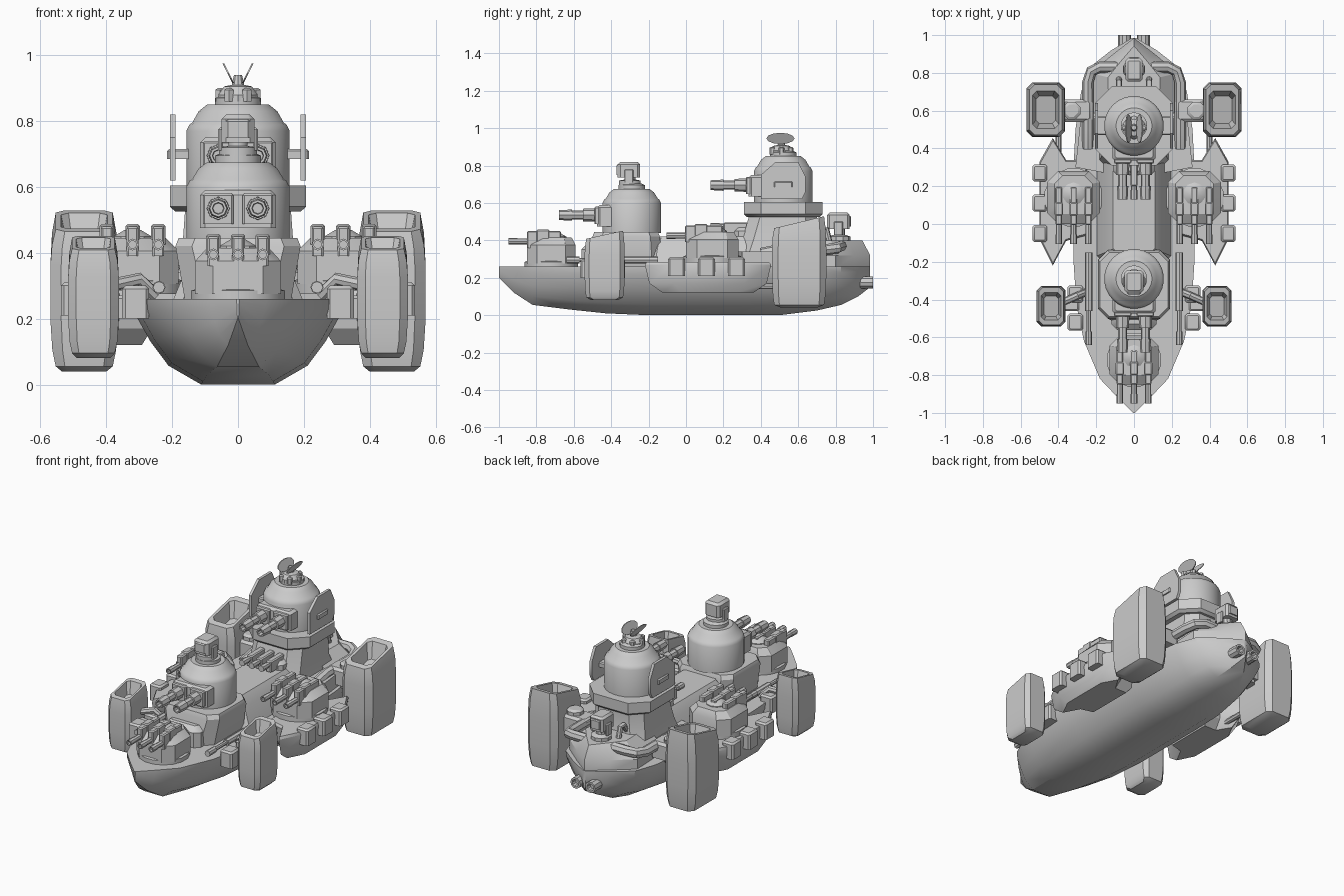
import bpy, bmesh, math
from mathutils import Vector

if "Cube" in bpy.data.objects:
    bpy.data.objects.remove(bpy.data.objects["Cube"])

grey = bpy.data.materials.new("hull_grey")
grey.diffuse_color = (0.6, 0.6, 0.6, 1)
grey.use_nodes = True
grey.node_tree.nodes["Principled BSDF"].inputs["Base Color"].default_value = grey.diffuse_color


def finish(name, bm):
    bmesh.ops.recalc_face_normals(bm, faces=bm.faces)
    me = bpy.data.meshes.new(name)
    bm.to_mesh(me)
    bm.free()
    ob = bpy.data.objects.new(name, me)
    bpy.context.collection.objects.link(ob)
    me.materials.append(grey)
    bpy.ops.object.select_all(action='DESELECT')
    ob.select_set(True)
    bpy.context.view_layer.objects.active = ob
    bpy.ops.object.shade_smooth_by_angle(angle=math.radians(32))
    return ob


def loft(name, rings):
    """Skin matching closed rings and cap both ends."""
    bm = bmesh.new()
    vs = [[bm.verts.new(p) for p in r] for r in rings]
    n = len(rings[0])
    for a, b in zip(vs, vs[1:]):
        for i in range(n):
            j = (i + 1) % n
            bm.faces.new((a[i], a[j], b[j], b[i]))
    bm.faces.new(vs[0][::-1])
    bm.faces.new(vs[-1])
    return finish(name, bm)


def octo(cx, cy, hx, hy, c, z, tilt=0):
    """Rectangle with cut corners at height z."""
    pts = [(hx, -hy + c), (hx, hy - c), (hx - c, hy), (-hx + c, hy),
           (-hx, hy - c), (-hx, -hy + c), (-hx + c, -hy), (hx - c, -hy)]
    return [(cx + x, cy + y, z + tilt * y) for x, y in pts]


def box(name, x0, x1, y0, y1, z0, z1, c=0.008):
    cx, cy, hx, hy = (x0 + x1) / 2, (y0 + y1) / 2, abs(x1 - x0) / 2, abs(y1 - y0) / 2
    return loft(name, [octo(cx, cy, hx, hy, c, z0), octo(cx, cy, hx, hy, c, z1 - c),
                       octo(cx, cy, hx - c, hy - c, c / 2, z1)])


def lathe(name, prof, cx, cy, n=20):
    return loft(name, [[(cx + r * math.cos(2 * math.pi * (i + .5) / n),
                         cy + r * math.sin(2 * math.pi * (i + .5) / n), z)
                        for i in range(n)] for r, z in prof])


def barrel(name, x, z, prof, n=8):
    """Round part along y from (y, radius) pairs."""
    return loft(name, [[(x + r * math.cos(2 * math.pi * i / n), y,
                         z + r * math.sin(2 * math.pi * i / n)) for i in range(n)]
                       for y, r in prof])


def pipe(name, pts, r, n=8):
    rings = []
    pts = [Vector(p) for p in pts]
    for i, p in enumerate(pts):
        t = (pts[min(i + 1, len(pts) - 1)] - pts[max(i - 1, 0)]).normalized()
        u = t.cross(Vector((0.01, 0.02, 1))).normalized()
        v = t.cross(u)
        rings.append([p + r * (u * math.cos(2 * math.pi * k / n) + v * math.sin(2 * math.pi * k / n))
                      for k in range(n)])
    return loft(name, rings)


def prism(name, pts, z0, z1):
    return loft(name, [[(x, y, z) for x, y in pts] for z in (z0, z1)])


# Hull: y, half width, keel height
rings = []
for y, w, zb in [(-1, .004, .2), (-.92, .085, .12), (-.82, .18, .055), (-.62, .265, .03),
                 (-.43, .305, .01), (-.2, .32, 0), (.3, .32, 0), (.5, .31, 0), (.7, .28, .025),
                 (.83, .235, .055), (.92, .12, .1), (.985, .01, .15)]:
    zl = zb + .22 * (.26 - zb)
    half = [(w, .26), (w * .985, zb + .84 * (.26 - zb)), (w * .83, zb + .5 * (.26 - zb)),
            (w * .66, zl), (w * .35, zb)]
    rings.append([(x, y, z) for x, z in half] + [(-x, y, z) for x, z in half[::-1]])
loft("hull", rings)

# Raised stern deck coming to a point
stern = [(-.22, .56), (.22, .56), (.23, .8), (.11, .9), (0, .985), (-.11, .9), (-.23, .8)]
loft("stern_deck", [[(x, y, .25) for x, y in stern], [(x, y, .32) for x, y in stern],
                    [(x * .6, .56 + (y - .56) * .9, .4) for x, y in stern]])


def triple_turret(name, cx, cy, z, r, tip, step, square=False):
    """Low turret with three sleeved guns facing forward."""
    lathe(name + "_ring", [(r * 1.12, z - .02), (r * 1.12, z + .02), (r, z + .025)], cx, cy, 16)
    loft(name + "_body", [octo(cx, cy, r, r, r * .42, z + .01), octo(cx, cy, r, r, r * .42, z + .11),
                          octo(cx, cy + .015, r * .72, r * .72, r * .3, z + .15)])
    lathe(name + "_hatch", [(.06, z + .14), (.06, z + .155), (.025, z + .175)], cx, cy + .02, 10)
    for k in (-1, 0, 1):
        x, gz = cx + k * step, z + .13
        box(name + "_gun_sleeve", x - .018, x + .018, tip + .1, cy + r * .4, gz - .035, gz + .055, .006)
        box(name + "_recoil_block", x - .022, x + .022, tip + .15, tip + .22, gz, gz + .062, .006)
        barrel(name + "_gun", x, gz, [(tip + .03, .012), (tip, .012), (tip, .018), (tip + .05, .018),
                                      (tip + .05, .016), (tip + .14, .016)])


triple_turret("bow_turret", 0, -.72, .265, .13, -.95, .075)


def main_turret(name, cy, z, h, tip, gz):
    """Domed turret with a twin gun mount."""
    lathe(name + "_drum", [(.158, z), (.158, z + h * .68), (.148, z + h * .76), (.14, z + h * .78),
                           (.12, z + h * .92), (.095, z + h), (.07, z + h), (.07, z + h + .02),
                           (.05, z + h + .03)], 0, cy, 28)
    f = cy - .17
    box(name + "_mount", -.115, .115, f - .015, cy, gz - .06, gz + .055, .015)
    for s in (-1, 1):
        x = s * .06
        box(name + "_mount_frame", x - .047, x + .047, f - .03, f, gz - .047, gz + .045, .006)
        barrel(name + "_gun", x, gz, [(tip + .03, .016), (tip, .018), (tip, .026), (tip + .07, .03),
                                      (tip + .07, .024), (tip + .13, .024), (tip + .13, .034),
                                      (f, .036)])


# Forward house and turret
loft("forward_house", [octo(0, -.32, .16, .2, .06, .25), octo(0, -.32, .19, .18, .05, .42),
                       octo(0, -.32, .18, .17, .05, .445)])
box("forward_house_front", -.12, .12, -.56, -.42, .25, .38, .03)
main_turret("forward_turret", -.29, .44, .235, -.68, .535)
lathe("director_post", [(.06, .69), (.06, .72), (.03, .725), (.03, .75)], 0, -.3, 12)
box("director", -.05, .05, -.365, -.245, .735, .82, .014)
box("director_lens", -.037, .037, -.372, -.36, .75, .805, .006)
for s in (-1, 1):
    box("director_arm", s * .045, s * .06, -.33, -.28, .71, .78, .005)

# Middle deck linking both houses
loft("middle_deck", [octo(0, .1, .2, .3, .03, .25), octo(0, .1, .15, .28, .03, .37),
                     octo(0, .1, .11, .26, .03, .42)])
for k in (-1, 0, 1):
    x = k * .065
    box("middle_gun_sleeve", x - .019, x + .019, .2, .34, .43, .495, .006)
    barrel("middle_gun", x, .475, [(.13, .012), (.13, .019), (.18, .019), (.18, .015), (.25, .015)])
box("middle_gun_mount", -.11, .11, .26, .4, .4, .47, .02)

# Rear tower: flared base, collar, turret
loft("rear_tower", [octo(0, .5, .2, .25, .06, .25), octo(0, .5, .17, .2, .06, .4),
                    octo(0, .52, .16, .18, .06, .54)])
for s in (-1, 1):
    prism("tower_buttress", [(s * .1, .26), (s * .31, .3), (s * .28, .58), (s * .1, .6)], .25, .34)
loft("tower_collar", [octo(0, .52, .19, .195, .085, .525), octo(0, .52, .207, .21, .09, .54),
                      octo(0, .52, .207, .21, .09, .605)])
main_turret("rear_turret", .52, .6, .25, .13, .695)
lathe("rear_cap", [(.062, .86), (.062, .88), (.045, .905), (.02, .91), (.013, .94)], 0, .51, 10)
for i in range(6):
    a = i * math.pi / 3
    lathe("cap_lug", [(.016, .86), (.016, .895), (.008, .9)],
          .055 * math.cos(a), .51 + .055 * math.sin(a), 6)

for s in (-1, 1):
    # Antenna half dish
    rings = []
    for off in (0, .005):
        rings.append([(s * (.012 + off + .03 * (.5 + .5 * math.sin(a))), .505 + .075 * math.cos(a),
                       .945 + .03 * math.sin(a)) for a in [2 * math.pi * k / 12 for k in range(12)]])
    loft("antenna_wing", rings)
    # Turret side shield
    yz = [(.4, .62), (.62, .62), (.64, .66), (.64, .74), (.6, .82), (.48, .82), (.4, .75)]
    loft("side_shield", [[(x, y, z) for y, z in yz] for x in (s * .19, s * .207)])
    box("shield_bracket", s * .14, s * .215, .47, .57, .685, .715, .006)

    # Side pod with pointed ends
    pod = [(s * .25, -.06), (s * .36, -.09), (s * .43, -.22), (s * .5, -.08), (s * .5, .33),
           (s * .43, .455), (s * .36, .34), (s * .25, .34)]
    loft("side_pod", [[(s * .4 + (x - s * .4) * k, .12 + (y - .12) * k, z) for x, y in pod]
                      for k, z in ((.72, .12), (.93, .17), (1, .27), (.96, .285))])
    triple_turret("side_turret", s * .32, .14, .295, .14, -.105, .078)
    for y in (-.05, .11, .27):
        box("pod_fender", s * .46, s * .538, y - .045, y + .045, .21, .31, .01)

    # Bow side fittings
    for y in (-.37, -.52):
        box("bow_fender", s * .27, s * .352, y - .045, y + .045, .2, .3, .01)
    barrel("deck_gun", s * .24, .295, [(-.64, .012), (-.64, .018), (-.57, .018), (-.57, .012),
                                       (-.46, .012), (-.46, .02), (-.15, .02)])
    pipe("tank_strut", [(s * .25, -.36, .27), (s * .3, -.38, .32), (s * .39, -.42, .3)], .02)
    box("front_tank_arm", s * .29, s * .4, -.46, -.4, .2, .27)
    box("rear_tank_arm", s * .22, s * .4, .54, .66, .28, .38, .015)
    lathe("rear_arm_joint", [(.05, .26), (.05, .4), (.035, .41)], s * .33, .6, 8)
    pipe("lower_pipe", [(s * .4, .33, .155), (s * .4, .55, .155)], .016)

    # Hollow topped float tanks
    for name, cx, cy, hx, hy, z0, z1, t in (
            ("front_tank", .439, -.435, .077, .107, .08, .43, .22),
            ("rear_tank", .467, .605, .103, .145, .04, .497, .24)):
        h = z1 - z0
        levels = [(.66, z0, 0), (.84, z0 + .015, 0), (.94, z0 + h * .14, 0), (1, z0 + h * .35, 0),
                  (1, z0 + h * .7, 0), (.95, z1 - h * .12, t * .7), (.84, z1, t), (.68, z1, t), (.5, z1 - h * .2, t)]
        loft(name, [octo(s * cx, cy, hx * k, hy * (k if i > 6 or i == 0 else (k + 1) / 2),
                         hx * .32 * k, z, tl) for i, (k, z, tl) in enumerate(levels)])

    # Stern hoses and exhausts
    pipe("stern_hose", [(s * .08, .83, .37), (s * .18, .83, .37), (s * .225, .81, .36),
                        (s * .245, .75, .35), (s * .245, .5, .35), (s * .245, .4, .33)], .03)
    pipe("stern_vent", [(s * .08, .66, .38), (s * .08, .72, .46), (s * .08, .75, .46),
                        (s * .08, .77, .38)], .016)
    barrel("exhaust", s * .05, .175, [(.8, .026), (.93, .026), (.93, .034), (1, .034), (1, .022),
                                      (.97, .02)], 10)

# Small stern lookout
lathe("stern_post", [(.06, .38), (.06, .42), (.03, .43), (.03, .48)], 0, .82, 10)
box("stern_lookout", -.045, .045, .755, .875, .46, .548, .012)
box("stern_lookout_lens", -.032, .032, .868, .883, .475, .53, .005)
for s in (-1, 1):
    box("stern_lookout_arm", s * .04, s * .055, .79, .84, .43, .5, .005)
